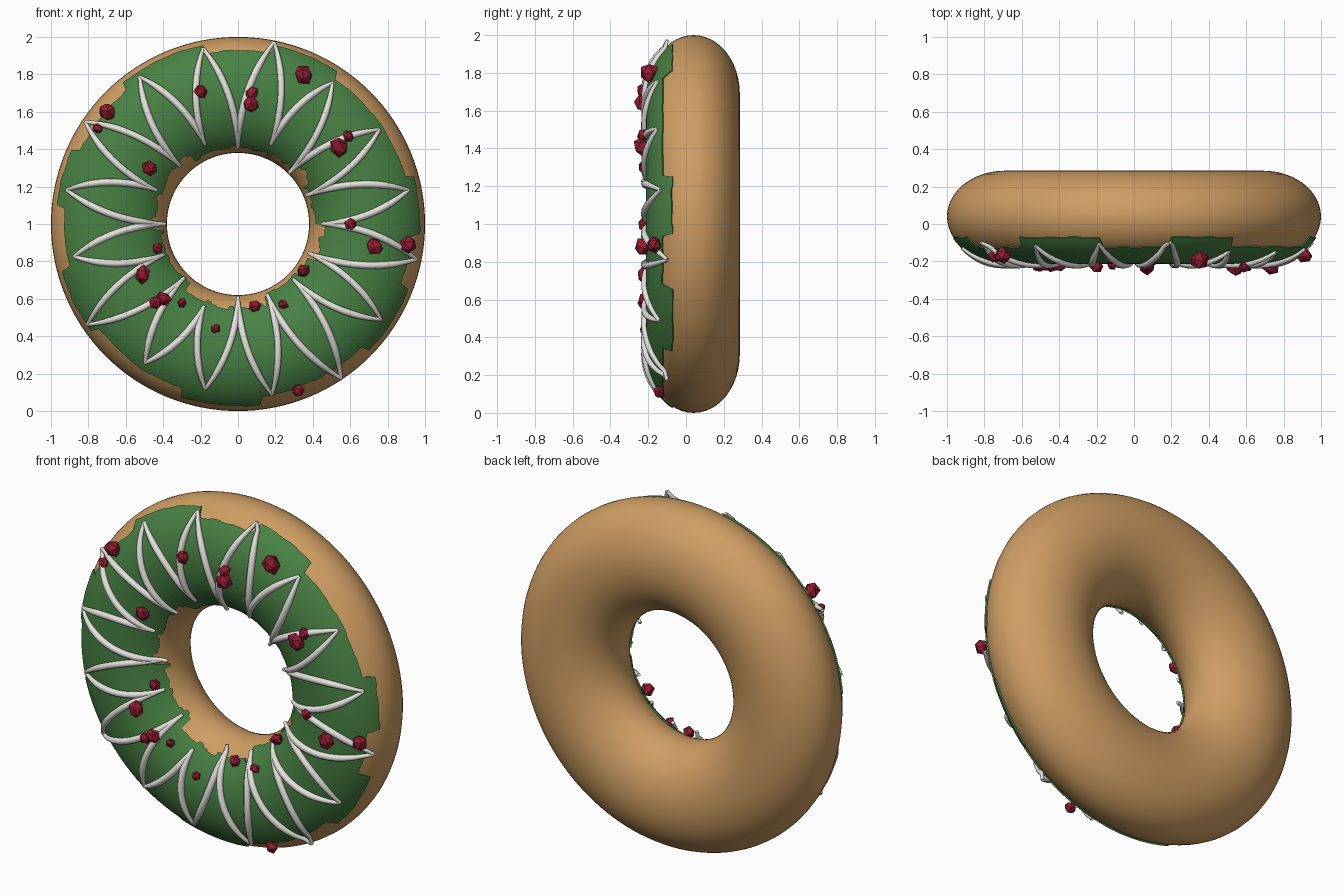
import bpy, bmesh, math, random
from mathutils import Vector, Matrix

random.seed(4)
cube = bpy.data.objects.get("Cube")
if cube:
    bpy.data.objects.remove(cube, do_unlink=True)

RING, WIDE, DEEP, MID_Y = 0.69, 0.31, 0.245, 0.04


def material(name, colour):
    m = bpy.data.materials.new(name)
    m.use_nodes = True
    m.diffuse_color = (*colour, 1)
    m.node_tree.nodes["Principled BSDF"].inputs["Base Color"].default_value = (*colour, 1)
    return m


dough_mat = material("golden dough", (0.62, 0.34, 0.125))
icing_mat = material("green icing", (0.065, 0.22, 0.058))
piping_mat = material("white piping", (0.78, 0.76, 0.72))
crumb_mat = material("red crumbs", (0.29, 0.012, 0.032))


def ring_point(theta, phi, lift=0.0):
    """Point on the ring; theta runs round it, phi is 0 at the front and grows outwards."""
    r = RING + (WIDE + lift) * math.sin(phi)
    y = MID_Y - (DEEP + lift) * math.cos(phi)
    return Vector((r * math.cos(theta), y, 1 + r * math.sin(theta)))


def phi_at(radius):
    return math.asin(max(-1, min(1, (radius - RING) / WIDE)))


def finish(bm, name, mat, smooth=True):
    bmesh.ops.recalc_face_normals(bm, faces=bm.faces)
    mesh = bpy.data.meshes.new(name)
    bm.to_mesh(mesh)
    bm.free()
    mesh.materials.append(mat)
    obj = bpy.data.objects.new(name, mesh)
    bpy.context.collection.objects.link(obj)
    for p in mesh.polygons:
        p.use_smooth = smooth
    return obj


def loft(rows, close_rows):
    """Join closed loop of point rows with quads."""
    bm = bmesh.new()
    grid = [[bm.verts.new(p) for p in row] for row in rows]
    n = len(grid[0])
    for i, row in enumerate(grid):
        after = grid[(i + 1) % len(grid)]
        for j in range(n if close_rows else n - 1):
            k = (j + 1) % n
            bm.faces.new((row[j], after[j], after[k], row[k]))
    return bm


# Dough ring
turn = math.tau
dough_rows = [[ring_point(turn * i / 128, turn * j / 48) for j in range(48)] for i in range(128)]
finish(loft(dough_rows, True), "dough_ring", dough_mat)

# Icing with stepped, ragged edges: short inside the listed angle ranges
OUTER_SHORT = [(16, 57), (79, 101), (130, 156), (175, 195), (217, 252), (278, 316), (340, 357)]
INNER_SHORT = [(30, 45), (125, 185), (232, 290), (335, 360)]


def edge_angle(degrees, short_ranges, jitter):
    short = any(a <= degrees < b for a, b in short_ranges)
    return math.radians((49 if short else 63) + jitter)


icing_rows = []
SEGMENTS = 360
for i in range(SEGMENTS):
    if i % 4 == 0:
        jitter_out, jitter_in = random.uniform(-1, 1), random.uniform(-4, 4)
    theta = turn * i / SEGMENTS
    outer = edge_angle(i, OUTER_SHORT, jitter_out)
    inner = -edge_angle(i, INNER_SHORT, jitter_in)
    row = [ring_point(theta, inner, -0.01)]
    for j in range(25):
        row.append(ring_point(theta, inner + (outer - inner) * j / 24, 0.008))
    row.append(ring_point(theta, outer, -0.01))
    icing_rows.append(row)
icing = finish(loft(icing_rows, False), "icing", icing_mat)
bpy.context.view_layer.objects.active = icing
icing.select_set(True)
bpy.ops.object.shade_smooth_by_angle(angle=math.radians(40))
icing.select_set(False)

# Zigzag piping: tip radii, clockwise from the top
TIP_OUT = [.978, .9, .9, .92, .96, .91, .98, .92, .89, .885, .957, .885, .925, .97, .935, .945]
TIP_IN = [.42, .47, .4, .41, .46, .42, .43, .42, .4, .485, .42, .44, .4, .48, .45, .47]
curve = bpy.data.curves.new("piping", "CURVE")
curve.dimensions = "3D"
curve.bevel_depth = 0.019
curve.bevel_resolution = 2
curve.use_fill_caps = True
STEPS = 14
half = turn / 32
for i, r_out in enumerate(TIP_OUT):
    theta_out = turn / 4 - half * (2 * i + 1)
    for side, r_in in ((1, TIP_IN[i]), (-1, TIP_IN[(i + 1) % 16])):
        spline = curve.splines.new("POLY")
        spline.points.add(STEPS)
        for s, point in enumerate(spline.points):
            t = s / STEPS
            radius = r_in + (r_out - r_in) * t
            theta = theta_out + side * half * (1 - t ** 1.5)
            p = ring_point(theta, phi_at(radius), 0.014)
            p.y = min(p.y, -0.1)
            point.co = (*p, 1)
            point.radius = 0.5 + 0.5 * min(1, 4 * t, 4 * (1 - t))
piping = bpy.data.objects.new("piping", curve)
bpy.context.collection.objects.link(piping)
piping.data.materials.append(piping_mat)
bpy.context.view_layer.objects.active = piping
piping.select_set(True)
bpy.ops.object.convert(target="MESH")
bpy.ops.object.shade_smooth_by_angle(angle=math.radians(50))
bpy.context.object.select_set(False)

# Faceted crumbs: x, z, size
CRUMBS = [(-.2, 1.71, .04), (.07, 1.64, .053), (.07, 1.7, .04), (.35, 1.8, .057),
          (-.7, 1.6, .05), (-.75, 1.51, .035), (-.47, 1.3, .045), (.54, 1.41, .055),
          (.59, 1.47, .037), (.6, 1, .036), (.73, .88, .055), (.91, .89, .046),
          (-.43, .87, .036), (-.51, .73, .05), (-.44, .58, .04), (-.4, .6, .045),
          (-.3, .58, .03), (-.12, .44, .032), (.09, .56, .038), (.24, .57, .032),
          (.35, .75, .044), (.32, .11, .037)]
bm = bmesh.new()
for x, z, size in CRUMBS:
    theta = math.atan2(z - 1, x)
    phi = phi_at(math.hypot(x, z - 1))
    centre = ring_point(theta, phi)
    centre.y -= 0.02 + 0.03 * abs(math.sin(phi))
    spin = Matrix.Rotation(random.uniform(0, turn), 4, Vector((random.random(), 1, random.random())))
    squash = Matrix.Diagonal((random.uniform(0.75, 1), 0.85, 1, 1))
    made = bmesh.ops.create_icosphere(bm, subdivisions=1, radius=size,
                                      matrix=Matrix.Translation(centre) @ spin @ squash)
    for v in made["verts"]:
        v.co = centre + (v.co - centre) * random.uniform(0.9, 1.1)
        v.co.y = max(v.co.y, -0.285)
finish(bm, "crumbs", crumb_mat, smooth=False)
